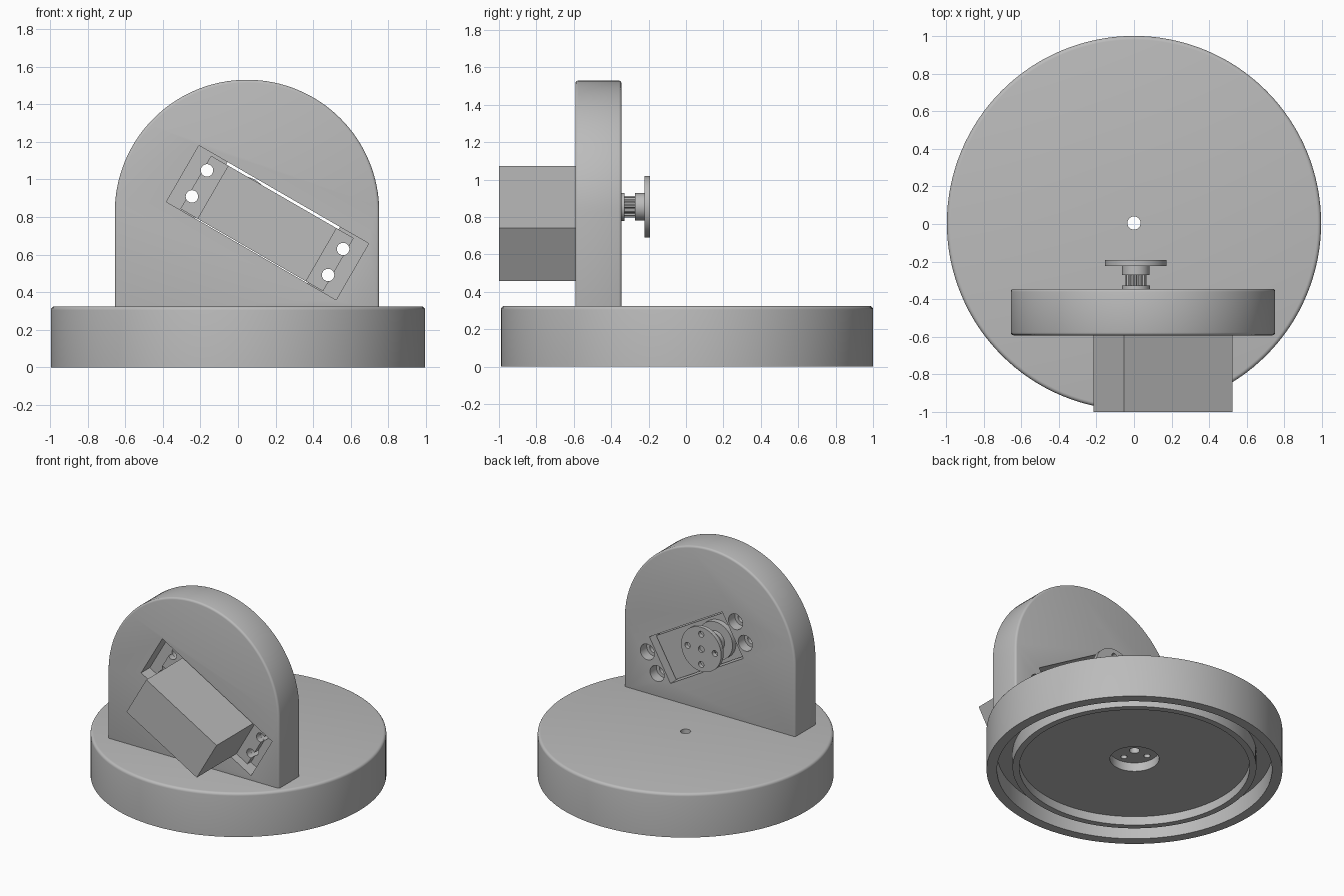
import bpy, bmesh, math
from mathutils import Matrix

if "Cube" in bpy.data.objects:
    bpy.data.objects.remove(bpy.data.objects["Cube"])

grey = bpy.data.materials.new("plain_grey")
grey.diffuse_color = (0.5, 0.5, 0.5, 1)
grey.use_nodes = True
grey.node_tree.nodes["Principled BSDF"].inputs["Base Color"].default_value = grey.diffuse_color

# Tilted frame shared by the motor, its recess and its screws
TILT = Matrix.Translation((0.157, 0, 0.77)) @ Matrix.Rotation(math.radians(30), 4, 'Y')
BASE_Y = 0.005
HORN_U = -0.17


def finish(name, bm):
    bmesh.ops.recalc_face_normals(bm, faces=bm.faces)
    me = bpy.data.meshes.new(name)
    bm.to_mesh(me)
    bm.free()
    me.materials.append(grey)
    ob = bpy.data.objects.new(name, me)
    bpy.context.collection.objects.link(ob)
    return ob


def prism(name, pts, y0, y1, mat=Matrix()):
    """Outline in x/z, extruded along y."""
    bm = bmesh.new()
    face = bm.faces.new([bm.verts.new((a, y0, b)) for a, b in pts])
    ext = bmesh.ops.extrude_face_region(bm, geom=[face])
    for v in ext['geom']:
        if isinstance(v, bmesh.types.BMVert):
            v.co.y = y1
    bm.transform(mat)
    return finish(name, bm)


def rect(hu, hv, u=0, v=0):
    return [(u - hu, v - hv), (u + hu, v - hv), (u + hu, v + hv), (u - hu, v + hv)]


def circle(r, u=0, v=0, n=32):
    return [(u + r * math.cos(2 * math.pi * i / n), v + r * math.sin(2 * math.pi * i / n))
            for i in range(n)]


def lathe(name, profile, mat=Matrix(), n=128):
    """Closed radius/height outline turned around z."""
    bm = bmesh.new()
    rings = []
    for i in range(n):
        a = 2 * math.pi * i / n
        rings.append([bm.verts.new((r * math.cos(a), r * math.sin(a), z)) for r, z in profile])
    m = len(profile)
    for i in range(n):
        p, q = rings[i], rings[(i + 1) % n]
        for j in range(m):
            k = (j + 1) % m
            bm.faces.new((p[j], q[j], q[k], p[k]))
    bm.transform(mat)
    return finish(name, bm)


def apply(ob, mod):
    bpy.context.view_layer.objects.active = ob
    bpy.ops.object.modifier_apply(modifier=mod.name)


def cut(ob, cutter):
    mod = ob.modifiers.new("cut", 'BOOLEAN')
    mod.operation, mod.solver, mod.object = 'DIFFERENCE', 'EXACT', cutter
    apply(ob, mod)
    bpy.data.objects.remove(cutter, do_unlink=True)


# Round base: centre hole, centre pocket, wide recess and ring groove beneath
fillet = [(0.975 + 0.02 * math.sin(t), 0.305 + 0.02 * math.cos(t))
          for t in [math.pi / 2 * i / 4 for i in range(5)]]
base = lathe("base", [(0.035, 0.325)] + fillet + [
    (0.995, 0), (0.925, 0), (0.925, 0.13), (0.82, 0.13), (0.82, 0.02), (0.775, 0.02),
    (0.775, 0.085), (0.165, 0.085), (0.165, 0.15), (0.035, 0.15)],
    Matrix.Translation((0, BASE_Y, 0)))
for i in range(4):
    a = i * math.pi / 2
    spot = Matrix.Translation((0.11 * math.cos(a), BASE_Y + 0.11 * math.sin(a), 0)) \
        @ Matrix.Rotation(math.pi / 2, 4, 'X')
    cut(base, prism("cutter", circle(0.022, n=20), 0.1, 0.25, spot))

# Arched upright plate with softened edges
arch = [(0.048 + 0.703 * math.cos(math.pi * i / 64), 0.827 + 0.703 * math.sin(math.pi * i / 64))
        for i in range(65)]
upright = prism("upright_plate", [(-0.655, 0.29)] + [(0.751, 0.29)] + arch, -0.592, -0.345)
bev = upright.modifiers.new("soften", 'BEVEL')
bev.width, bev.segments, bev.limit_method, bev.angle_limit = 0.015, 3, 'ANGLE', math.radians(60)
apply(upright, bev)

# Motor recess, through opening and counterbored screw holes
cut(upright, prism("cutter", rect(0.521, 0.173), -0.7, -0.49, TILT))
cut(upright, prism("cutter", rect(0.345, 0.173), -0.7, -0.2, TILT))
SCREWS = [(u, v) for u in (-0.418, 0.418) for v in (-0.08, 0.08)]
for u, v in SCREWS:
    cut(upright, prism("cutter", circle(0.033, u, v), -0.7, -0.2, TILT))
    cut(upright, prism("cutter", circle(0.058, u, v), -0.42, -0.2, TILT))

# Motor: body, mounting flange with open notches, gear boss
body = prism("motor_body", rect(0.333, 0.163, 0, -0.005), -1.0, -0.40, TILT)
flange = prism("motor_flange", rect(0.438, 0.163, 0, -0.005), -0.535, -0.491, TILT)
for u, v in SCREWS:
    cut(flange, prism("cutter", circle(0.033, u, v), -0.7, -0.3, TILT))
    side = math.copysign(0.05, u)
    cut(flange, prism("cutter", rect(0.05, 0.014, u + side, v), -0.7, -0.3, TILT))
boss = prism("gear_boss", circle(0.14, HORN_U, 0, 48), -0.41, -0.36, TILT)

# Output shaft: collar, toothed spline, hub and drilled disc
collar = prism("shaft_collar", circle(0.075, HORN_U), -0.37, -0.328, TILT)
teeth = []
for i in range(48):
    r = 0.058 if i % 4 < 2 else 0.05
    a = 2 * math.pi * i / 48
    teeth.append((HORN_U + r * math.cos(a), r * math.sin(a)))
spline = prism("shaft_spline", teeth, -0.335, -0.265, TILT)
hub = prism("horn_hub", circle(0.073, HORN_U), -0.272, -0.218, TILT)
disc = prism("horn_disc", circle(0.164, HORN_U, 0, 64), -0.222, -0.192, TILT)
cut(disc, prism("cutter", circle(0.024, HORN_U, 0, 20), -0.21, -0.1, TILT))
for i in range(4):
    a = math.radians(30) + i * math.pi / 2
    cut(disc, prism("cutter", circle(0.022, HORN_U + 0.112 * math.cos(a), 0.112 * math.sin(a), 20),
                    -0.3, -0.1, TILT))

# Smooth rounded surfaces, keep hard edges
bpy.ops.object.select_all(action='DESELECT')
for ob in bpy.context.collection.objects:
    ob.select_set(True)
bpy.context.view_layer.objects.active = base
bpy.ops.object.shade_smooth_by_angle(angle=math.radians(32))
